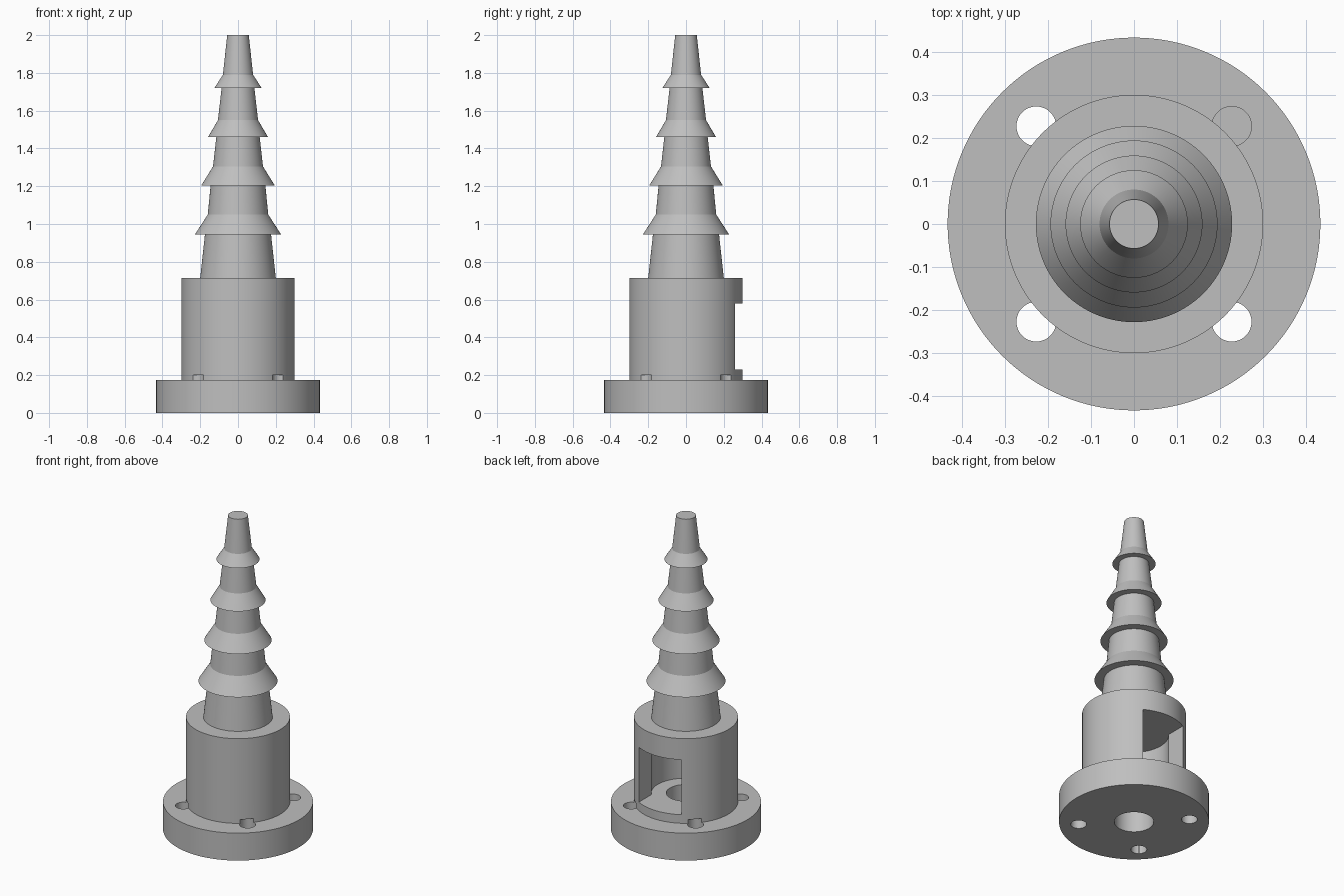
import bpy, bmesh, math
from mathutils import Vector

if "Cube" in bpy.data.objects:
    bpy.data.objects.remove(bpy.data.objects["Cube"])

SEGMENTS = 128

grey = bpy.data.materials.new("plain grey")
grey.diffuse_color = (0.52, 0.52, 0.52, 1)
grey.use_nodes = True
grey.node_tree.nodes["Principled BSDF"].inputs["Base Color"].default_value = grey.diffuse_color


def make_object(name, bm):
    bmesh.ops.recalc_face_normals(bm, faces=bm.faces)
    mesh = bpy.data.meshes.new(name)
    bm.to_mesh(mesh)
    bm.free()
    mesh.materials.append(grey)
    obj = bpy.data.objects.new(name, mesh)
    bpy.context.collection.objects.link(obj)
    return obj


def revolve(name, profile):
    """Spin a closed (radius, height) outline around the z axis."""
    bm = bmesh.new()
    verts = [bm.verts.new((r, 0, z)) for r, z in profile]
    edges = [bm.edges.new((a, b)) for a, b in zip(verts, verts[1:] + verts[:1])
             if a.co.x > 0 or b.co.x > 0]
    bmesh.ops.spin(bm, geom=verts + edges, cent=(0, 0, 0), axis=(0, 0, 1),
                   angle=math.tau, steps=SEGMENTS, use_merge=False)
    bmesh.ops.remove_doubles(bm, verts=bm.verts, dist=1e-5)
    return make_object(name, bm)


def cut(target, cutter):
    mod = target.modifiers.new("cut", 'BOOLEAN')
    mod.operation = 'DIFFERENCE'
    mod.solver = 'EXACT'
    mod.object = cutter
    bpy.context.view_layer.objects.active = target
    bpy.ops.object.modifier_apply(modifier=mod.name)
    bpy.data.objects.remove(cutter)


# Flange and housing outline
outline = [(0.114, 0), (0.433, 0), (0.433, 0.175), (0.3, 0.175), (0.3, 0.715)]
# Tapered stem with four barbs
outline += [(0.2, 0.715)]
barbs = [  # height, stem radius below, barb radius, top height, top radius
    (0.945, 0.175, 0.228, 1.05, 0.16),
    (1.205, 0.145, 0.194, 1.305, 0.132),
    (1.46, 0.115, 0.159, 1.55, 0.106),
    (1.72, 0.087, 0.125, 1.79, 0.08),
]
for z, stem, barb, top_z, top_r in barbs:
    outline += [(stem, z), (barb, z), (top_r, top_z)]
outline += [(0.057, 2.0), (0, 2.0)]
# Inner chamber and bottom bore
outline += [(0, 0.58), (0.2, 0.58), (0.2, 0.23), (0.114, 0.23)]
fitting = revolve("barbed_flange_fitting", outline)

# Window in the back wall of the housing
bm = bmesh.new()
bmesh.ops.create_cube(bm, size=1)
bmesh.ops.scale(bm, vec=(0.3, 0.4, 0.35), verts=bm.verts)
bmesh.ops.translate(bm, vec=(0, 0.3, 0.405), verts=bm.verts)
cut(fitting, make_object("window_cutter", bm))

# Four bolt holes that also nick the foot of the housing
for sx in (-1, 1):
    for sy in (-1, 1):
        bm = bmesh.new()
        bmesh.ops.create_cone(bm, cap_ends=True, segments=48, radius1=0.046,
                              radius2=0.046, depth=0.3)
        bmesh.ops.translate(bm, vec=Vector((0.227 * sx, 0.227 * sy, 0.05)),
                            verts=bm.verts)
        cut(fitting, make_object("bolt_hole_cutter", bm))

# Smooth round surfaces with crisp edges
bpy.ops.object.select_all(action='DESELECT')
fitting.select_set(True)
bpy.context.view_layer.objects.active = fitting
bpy.ops.object.shade_smooth_by_angle(angle=math.radians(15))
